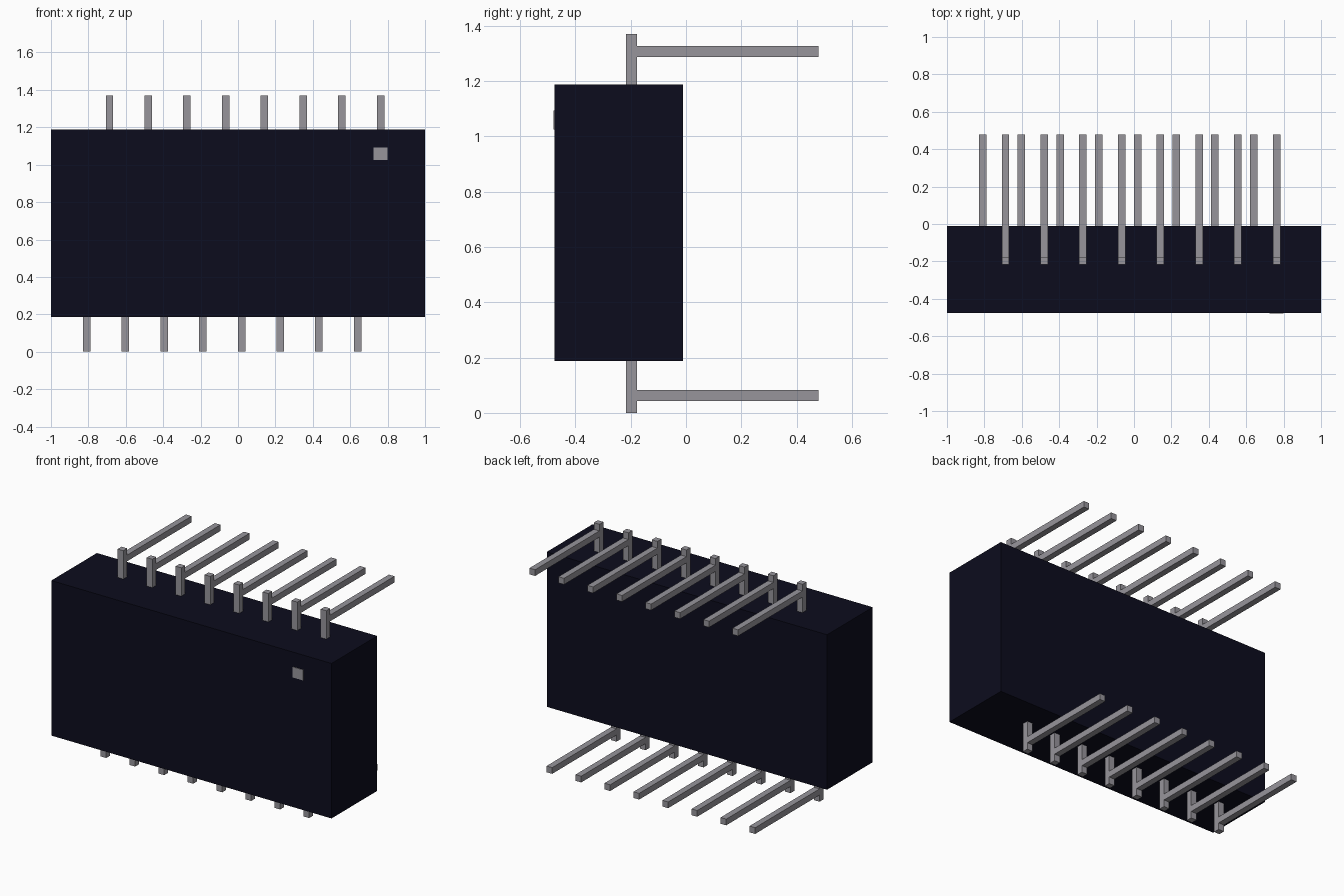
import bpy

cube = bpy.data.objects.get("Cube")
if cube:
    bpy.data.objects.remove(cube, do_unlink=True)


def material(name, rgb, roughness):
    m = bpy.data.materials.new(name)
    m.use_nodes = True
    m.diffuse_color = (*rgb, 1)
    bsdf = m.node_tree.nodes["Principled BSDF"]
    bsdf.inputs["Base Color"].default_value = (*rgb, 1)
    bsdf.inputs["Roughness"].default_value = roughness
    return m


dark = material("dark navy plastic", (0.0037, 0.0037, 0.0125), 0.6)
metal = material("grey metal", (0.31, 0.30, 0.33), 0.5)


def box(name, lo, hi, mat):
    """Flat-faced box between two opposite corners."""
    bpy.ops.mesh.primitive_cube_add(size=1)
    ob = bpy.context.object
    ob.name = name
    for v in ob.data.vertices:
        v.co = [lo[i] if v.co[i] < 0 else hi[i] for i in range(3)]
    ob.data.materials.append(mat)
    return ob


# Chip body
BOTTOM, TOP = 0.187, 1.187
box("body", (-1, -0.475, BOTTOM), (1, -0.01, TOP), dark)

# Orientation marker plate on the front
box("marker", (0.725, -0.479, 1.025), (0.80, -0.475, 1.093), metal)

# Two rows of eight pins: a short stub out of the body and a long leg to the back
COUNT, PITCH, HALF = 8, 0.207, 0.02
ROWS = (("top", -0.687, TOP, 1.37, 1.307),
        ("bottom", -0.809, 0.0, BOTTOM, 0.063))
for row, first_x, z0, z1, leg_z in ROWS:
    for i in range(COUNT):
        x = first_x + i * PITCH
        box(f"{row}_pin_stub_{i + 1}",
            (x - HALF, -0.217, z0), (x + HALF, -0.177, z1), metal)
        box(f"{row}_pin_leg_{i + 1}",
            (x - HALF, -0.177, leg_z - HALF), (x + HALF, 0.479, leg_z + HALF), metal)
